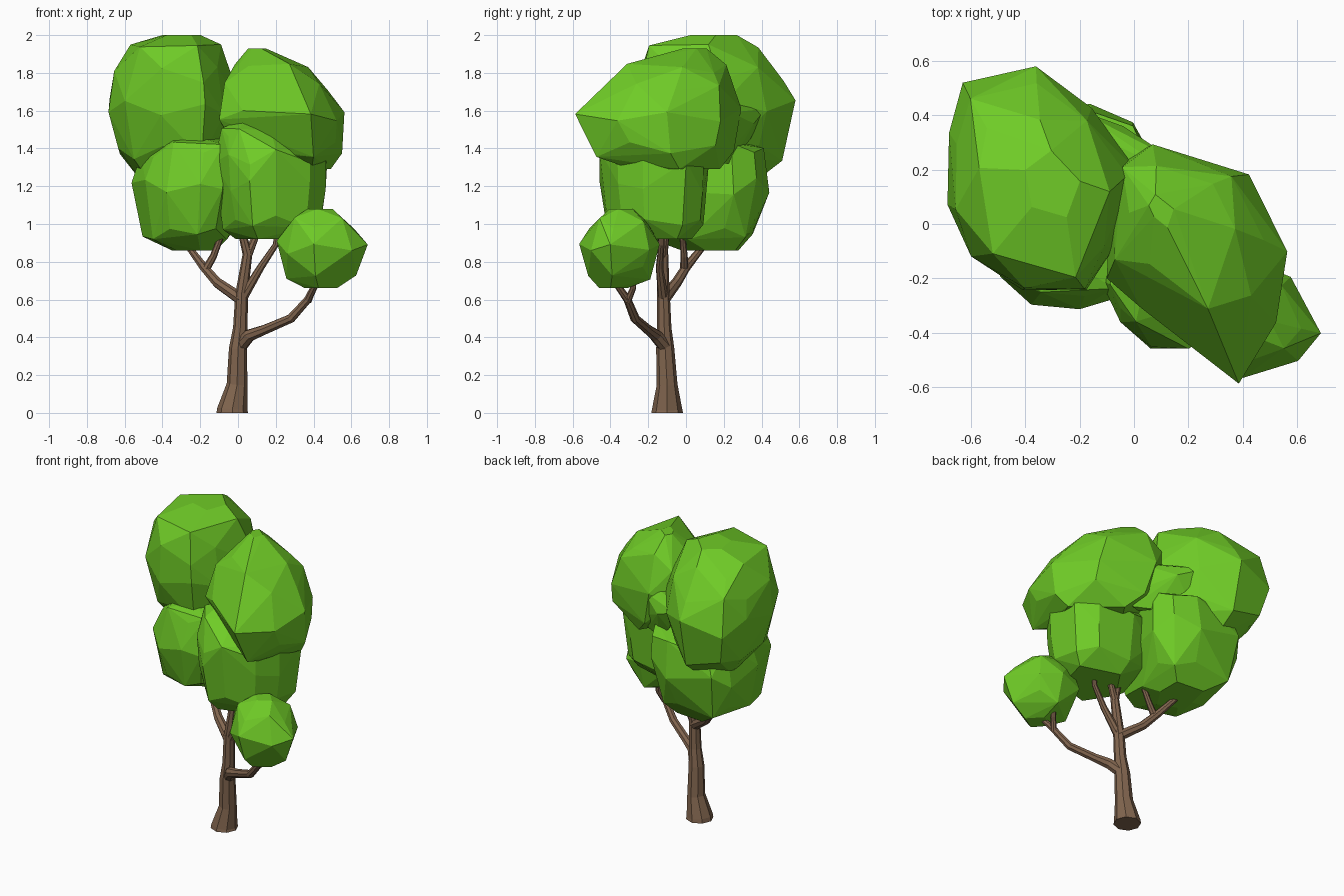
import bpy
import bmesh
import math
import random
from mathutils import Vector

cube = bpy.data.objects.get("Cube")
if cube:
    bpy.data.objects.remove(cube, do_unlink=True)


def make_material(name, colour):
    mat = bpy.data.materials.new(name)
    mat.use_nodes = True
    mat.diffuse_color = colour
    shader = next(n for n in mat.node_tree.nodes if n.type == "BSDF_PRINCIPLED")
    shader.inputs["Base Color"].default_value = colour
    shader.inputs["Roughness"].default_value = 0.9
    return mat


leaf_green = make_material("leaf green", (0.16, 0.6, 0.02, 1))
bark_brown = make_material("bark brown", (0.22, 0.13, 0.077, 1))


def add_object(name, mesh, mat):
    mesh.materials.clear()
    mesh.materials.append(mat)
    obj = bpy.data.objects.new(name, mesh)
    bpy.context.scene.collection.objects.link(obj)
    return obj


def leaf_clump(name, seed, outline, sections):
    """Faceted hull: a plan outline shrunk towards a pivot at each section
    (z, scale, pivot x, pivot y), zigzagged in height to break up the rings."""
    rng = random.Random(seed)
    bm = bmesh.new()
    for level, (z, scale, px, py) in enumerate(sections):
        end = level in (0, len(sections) - 1)
        pivot = Vector((px, py))
        # end sections keep every second corner and stay level
        for i, corner in enumerate(outline[::2] if end else outline):
            reach = scale * rng.uniform(0.97, 1.03)
            x, y = pivot.lerp(Vector(corner), reach)
            zigzag = 0 if end else (-1) ** (i + level) * rng.uniform(0.01, 0.045)
            bm.verts.new((x, y, z + zigzag))
    hull = bmesh.ops.convex_hull(bm, input=bm.verts[:])
    spare = {v for v in hull["geom_interior"] + hull["geom_unused"]
             if isinstance(v, bmesh.types.BMVert)}
    bmesh.ops.delete(bm, geom=list(spare), context="VERTS")
    bmesh.ops.dissolve_limit(bm, angle_limit=math.radians(4),
                             verts=bm.verts[:], edges=bm.edges[:])
    bmesh.ops.recalc_face_normals(bm, faces=bm.faces[:])
    mesh = bpy.data.meshes.new(name)
    bm.to_mesh(mesh)
    bm.free()
    return add_object(name, mesh, leaf_green)


def limb(name, points):
    """Tapered flat-sided limb through (x, y, z, radius) points."""
    curve = bpy.data.curves.new(name, "CURVE")
    curve.dimensions = "3D"
    curve.bevel_depth = 1
    curve.bevel_resolution = 2
    curve.use_fill_caps = True
    spline = curve.splines.new("POLY")
    spline.use_smooth = False
    spline.points.add(len(points) - 1)
    for point, (x, y, z, radius) in zip(spline.points, points):
        point.co = (x, y, z, 1)
        point.radius = radius
    helper = bpy.data.objects.new(name + " path", curve)
    mesh = bpy.data.meshes.new_from_object(helper)
    bpy.data.objects.remove(helper)
    bpy.data.curves.remove(curve)
    for polygon in mesh.polygons:
        polygon.use_smooth = False
    return add_object(name, mesh, bark_brown)


# Trunk and its branches
limb("trunk", [(-.03, -.1, 0, .084), (-.03, -.1, .02, .08), (-.005, -.1, .15, .055),
               (0, -.11, .34, .048), (.012, -.115, .45, .038), (.02, -.12, .64, .034)])
limb("low_branch", [(0, -.1, .34, .038), (.06, -.16, .41, .034), (.14, -.2, .44, .027),
                    (.28, -.27, .5, .025), (.37, -.31, .6, .021), (.42, -.38, .7, .017)])
limb("low_branch_twig", [(.37, -.31, .59, .019), (.4, -.28, .66, .016), (.4, -.27, .8, .013)])
limb("left_branch", [(.02, -.12, .6, .034), (-.11, -.05, .69, .028),
                     (-.18, 0, .77, .024), (-.3, .13, .93, .015)])
limb("left_branch_twig", [(-.17, -.01, .76, .022), (-.13, -.01, .83, .019),
                          (-.08, -.02, .96, .014)])
limb("middle_branch", [(.018, -.12, .62, .034), (.05, -.12, .84, .026),
                       (.01, -.13, 1, .019)])
limb("middle_branch_twig", [(.05, -.12, .83, .024), (.12, -.1, 1, .016)])
limb("right_branch", [(.018, -.12, .6, .028), (.12, -.14, .77, .02),
                      (.2, -.13, .89, .016), (.21, -.13, 1, .013)])

# Foliage clumps
leaf_clump(
    "upper_left_foliage", 3,
    [(-.69, .34), (-.63, .52), (-.36, .57), (-.16, .42), (0, .2),
     (-.08, -.08), (-.17, -.25), (-.41, -.25), (-.6, -.12), (-.69, .07)],
    [(1.22, .5, -.33, .15), (1.38, .84, -.33, .22), (1.62, 1, -.33, .15),
     (1.79, .9, -.33, -.1), (1.91, .7, -.31, -.08), (2, .3, -.28, .14)])
leaf_clump(
    "upper_right_foliage", 8,
    [(.38, -.57), (.52, -.36), (.56, -.1), (.42, .18), (.07, .29),
     (-.06, .22), (-.1, 0), (-.1, -.2), (.03, -.3)],
    [(1.29, .55, .4, .05), (1.4, .85, .5, .02), (1.57, 1, .2, 0),
     (1.72, .82, .05, .15), (1.82, .6, .1, .1), (1.93, .14, .08, .08)])
leaf_clump(
    "back_foliage_spur", 4,
    [(-.21, .42), (-.04, .36), (.15, .24), (.15, .1), (-.03, .18), (-.18, .34)],
    [(1.32, .35, .16, .14), (1.46, .75, .15, .12), (1.57, .98, 0, .2),
     (1.63, .6, .1, .12)])
leaf_clump(
    "lower_left_foliage", 5,
    [(-.57, .05), (-.54, .3), (-.48, .42), (-.16, .44), (0, .38), (.06, .25),
     (0, 0), (-.08, -.28), (-.2, -.32), (-.38, -.3), (-.5, -.2)],
    [(.86, .4, -.2, .18), (.96, .8, -.28, .05), (1.2, 1, -.2, 0),
     (1.39, .9, -.05, .12), (1.46, .45, -.22, 0)])
leaf_clump(
    "lower_right_foliage", 12,
    [(.06, -.46), (.2, -.45), (.38, -.36), (.47, -.23), (.47, 0), (.35, .1),
     (.1, .12), (-.08, .06), (-.12, -.2), (-.05, -.36)],
    [(.92, .68, .2, -.15), (1.01, .88, .2, -.15), (1.2, .97, .3, -.15),
     (1.35, 1, .2, -.15), (1.48, .52, -.05, -.25), (1.54, .2, .02, -.22)])
leaf_clump(
    "small_low_foliage", 7,
    [(.68, -.4), (.6, -.5), (.4, -.57), (.26, -.46), (.2, -.33),
     (.28, -.18), (.44, -.14), (.58, -.19)],
    [(.66, .35, .44, -.4), (.75, .77, .44, -.36), (.88, 1, .44, -.36),
     (1, .74, .42, -.34), (1.08, .28, .43, -.34)])
